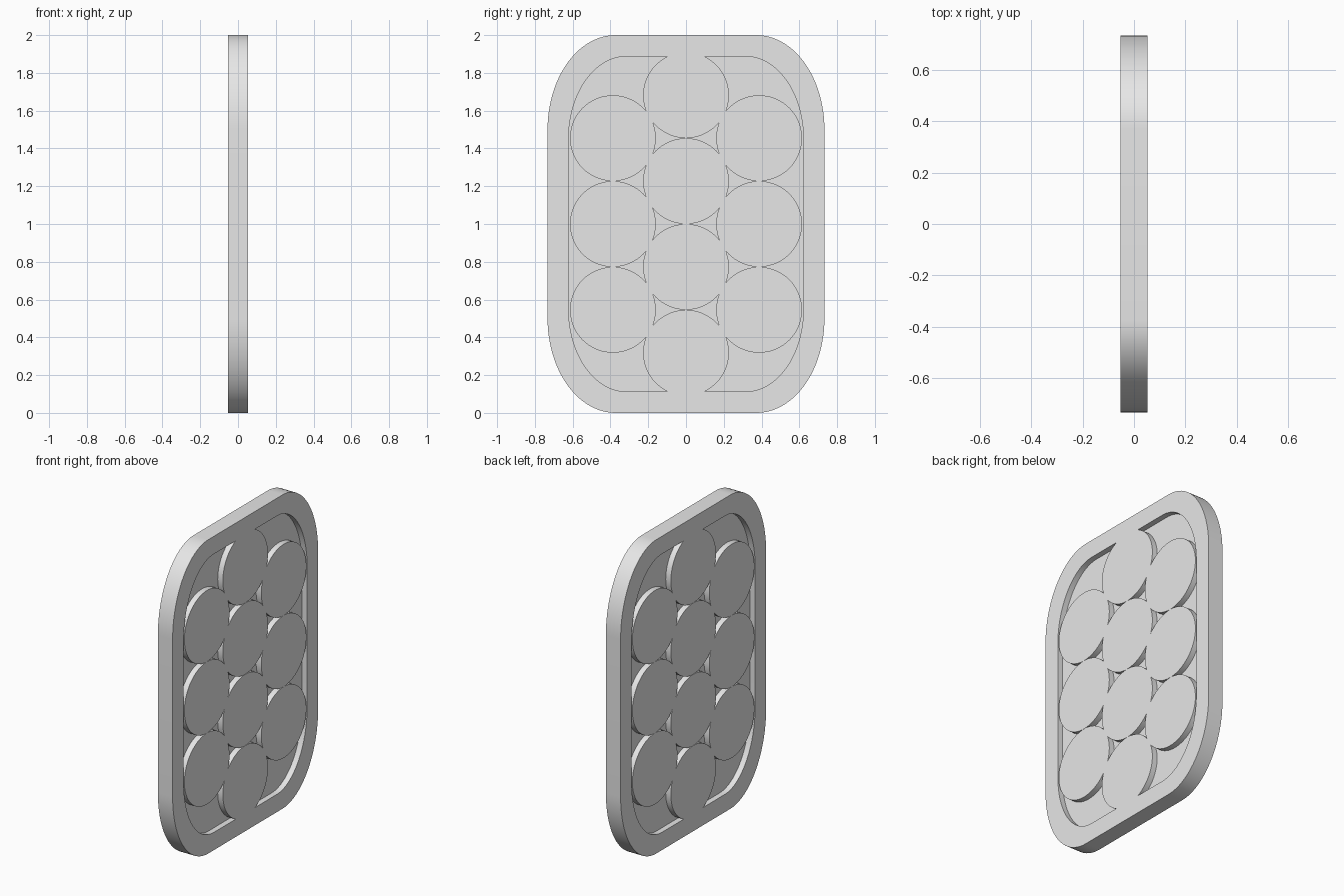
import bpy, bmesh, math

if "Cube" in bpy.data.objects:
    bpy.data.objects.remove(bpy.data.objects["Cube"])

HALF = 0.052      # half thickness of the panel
FLOOR = 0.016     # half thickness of the recessed web
R = 0.227         # disc radius
PITCH = 0.4545    # disc spacing in a column

grey = bpy.data.materials.new("light_grey")
grey.diffuse_color = (0.8, 0.8, 0.8, 1)
grey.use_nodes = True
grey.node_tree.nodes["Principled BSDF"].inputs["Base Color"].default_value = grey.diffuse_color


def prism(name, outline, x0, x1):
    """Extrude a (y, z) outline along x."""
    bm = bmesh.new()
    face = bm.faces.new([bm.verts.new((x0, y, z)) for y, z in outline])
    ext = bmesh.ops.extrude_face_region(bm, geom=[face])
    for v in ext["geom"]:
        if isinstance(v, bmesh.types.BMVert):
            v.co.x = x1
    bmesh.ops.recalc_face_normals(bm, faces=bm.faces[:])
    me = bpy.data.meshes.new(name)
    bm.to_mesh(me)
    bm.free()
    me.materials.append(grey)
    ob = bpy.data.objects.new(name, me)
    bpy.context.collection.objects.link(ob)
    return ob


def rounded(hy, hz, ry, rz, n=24):
    """Rectangle with elliptical corners, centred on z = 1."""
    pts = []
    for q, (sy, sz) in enumerate([(1, 1), (-1, 1), (-1, -1), (1, -1)]):
        for i in range(n + 1):
            a = (q + i / n) * math.pi / 2
            pts.append((sy * (hy - ry) + ry * math.cos(a),
                        1 + sz * (hz - rz) + rz * math.sin(a)))
    return pts


def circle(cy, cz, n=72):
    return [(cy + R * math.cos(2 * math.pi * i / n),
             cz + R * math.sin(2 * math.pi * i / n)) for i in range(n)]


def subtract(target, cutter):
    mod = target.modifiers.new("cut", 'BOOLEAN')
    mod.operation = 'DIFFERENCE'
    mod.solver = 'EXACT'
    mod.object = cutter
    bpy.context.view_layer.objects.active = target
    bpy.ops.object.modifier_apply(modifier=mod.name)
    bpy.data.objects.remove(cutter, do_unlink=True)


# Disc centres: four in the middle column, three on each side
centres = [(0, 1 + k * PITCH) for k in (-1.5, -0.5, 0.5, 1.5)]
centres += [(s * 0.387, 1 + k * PITCH) for s in (-1, 1) for k in (-1, 0, 1)]

# Outer panel
panel = prism("disc_panel", rounded(0.733, 1.0, 0.36, 0.5), -HALF, HALF)

# Recess on both faces, leaving the raised discs standing
for side in (-1, 1):
    recess = prism("recess_cutter", rounded(0.622, 0.887, 0.305, 0.44),
                   side * FLOOR, side * (HALF + 0.05))
    for cy, cz in centres:
        subtract(recess, prism("disc_cutter", circle(cy, cz),
                               side * (FLOOR - 0.01), side * (HALF + 0.1)))
    subtract(panel, recess)

# Smooth curved walls, sharp rims
bpy.ops.object.select_all(action='DESELECT')
panel.select_set(True)
bpy.context.view_layer.objects.active = panel
bpy.ops.object.shade_smooth_by_angle(angle=math.radians(30))
